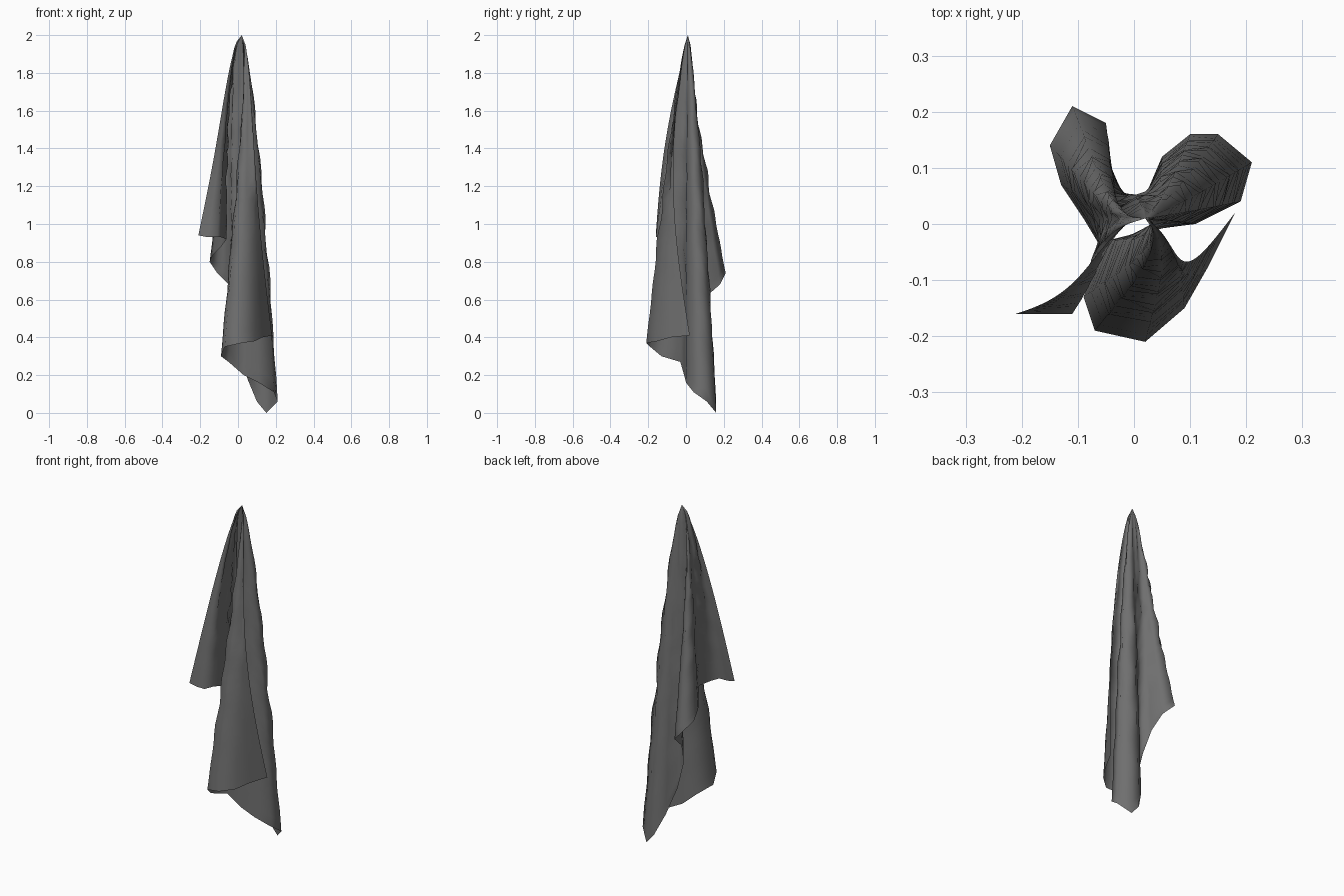
import bpy
import bmesh
import math
from mathutils import Vector

# Remove the default object
default = bpy.data.objects.get("Cube")
if default:
    bpy.data.objects.remove(default, do_unlink=True)

# One dark grey fabric colour
fabric = bpy.data.materials.new("dark_grey_fabric")
fabric.use_nodes = True
colour = (0.16, 0.16, 0.16, 1.0)
fabric.diffuse_color = colour
shader = fabric.node_tree.nodes["Principled BSDF"]
shader.inputs["Base Color"].default_value = colour
shader.inputs["Roughness"].default_value = 0.9

# Hem of the hanging cloth in hundredths, fold by fold
front_fold = [(18, 2, 41), (13, -8, 40), (9, -15, 38), (2, -21, 37),
              (-7, -19, 35), (-9, -13, 30), (-5, -3, 27)]
right_back_fold = [(3, -1, 20), (11, 0, 16), (19, 4, 11), (21, 11, 6),
                   (15, 16, 0), (10, 16, 6), (5, 12, 18)]
back_valley = [(2, 5, 32), (-2, 5, 48)]
left_back_fold = [(-4, 10, 61), (-5, 18, 68), (-11, 21, 74), (-15, 14, 80),
                  (-13, 7, 84), (-9, 1, 88)]
inner_flap = [(-6, -4, 92), (-9, -11, 93)]
outer_flap = [(-11, -16, 93), (-16, -16, 93), (-21, -16, 94)]

# Each fold: hem, how late it flares, and its sideways shift below the tip
folds = [(front_fold, 0.92, (3, -1.5, 0)),
         (right_back_fold, 0.74, (1, 0, 0)),
         (back_valley, 0.75, (0, 2, 0)),
         (left_back_fold, 1.25, (-3.7, 0, 0)),
         (inner_flap, 0.78, (-3.7, 0, 0)),
         (outer_flap, 0.9, (-3, 1, 0))]
threads = [(Vector(p) / 100, flare, Vector(shift) / 100)
           for points, flare, shift in folds for p in points]

APEX = Vector((0.02, 0.01, 2.0))
ROWS = 30
LAST = len(threads) - 1
FRONT_BEND = Vector((-0.03, -0.07, 0))
FLAP_BEND = Vector((0.02, -0.03, 0))


def cloth_point(column, t):
    """Point on one hanging thread, from the held tip (0) to the hem (1)."""
    end, flare, shift = threads[column]
    p = APEX.lerp(end, t ** flare)
    p.z = APEX.z + (end.z - APEX.z) * t
    p += shift * math.sin(math.pi * math.sqrt(t))
    # The free edges bow as they fall
    belly = math.sin(math.pi * t)
    near_front = max(0, 1 - column / 2)
    near_flap = max(0, 1 - (LAST - column) / 3)
    p += (FRONT_BEND * near_front + FLAP_BEND * near_flap) * belly
    # Small creases that fade at the tip, the hem and the free edges
    inside = min(1, column / 4, (LAST - column) / 4)
    crease = math.sin(t * 41 + column * 1.9) + 0.6 * math.sin(t * 23 - column * 2.7)
    outward = Vector((end.x - APEX.x, end.y - APEX.y, 0)).normalized()
    return p + outward * crease * 0.006 * inside * belly


# Loft the cloth from tip to hem
bm = bmesh.new()
tip = bm.verts.new(APEX)
columns = [[bm.verts.new(cloth_point(c, r / ROWS)) for r in range(1, ROWS + 1)]
           for c in range(LAST + 1)]
for a, b in zip(columns, columns[1:]):
    bm.faces.new((tip, a[0], b[0]))
    for r in range(ROWS - 1):
        bm.faces.new((a[r], a[r + 1], b[r + 1], b[r]))
bmesh.ops.reverse_faces(bm, faces=bm.faces)
for face in bm.faces:
    face.smooth = True

mesh = bpy.data.meshes.new("hanging_cloth")
bm.to_mesh(mesh)
bm.free()
mesh.materials.append(fabric)
cloth = bpy.data.objects.new("hanging_cloth", mesh)
bpy.context.collection.objects.link(cloth)
